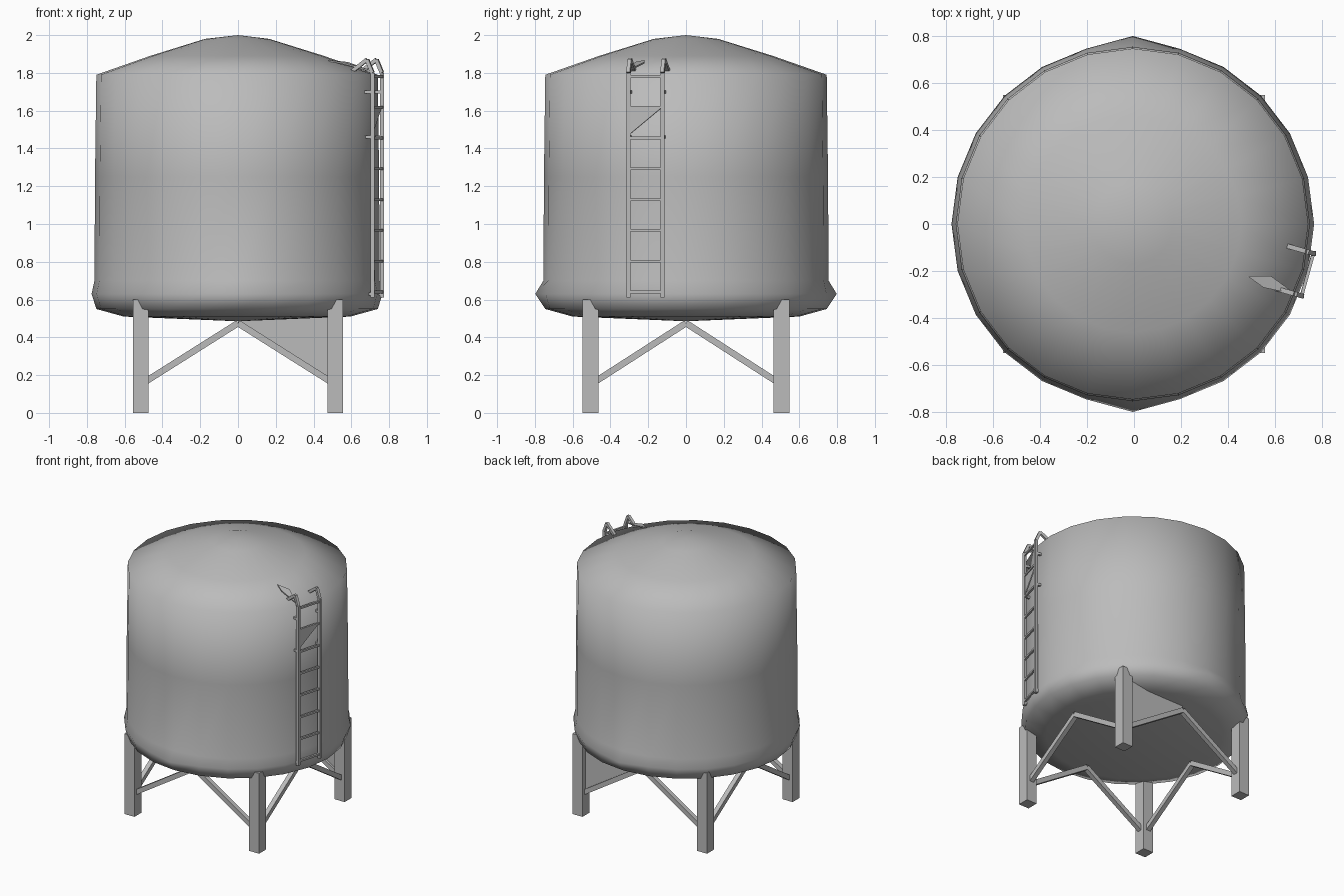
import bpy, bmesh, math
from mathutils import Vector, Matrix

if "Cube" in bpy.data.objects:
    bpy.data.objects.remove(bpy.data.objects["Cube"])

grey = bpy.data.materials.new("plain_grey")
grey.use_nodes = True
grey.diffuse_color = (0.5, 0.5, 0.5, 1)
grey.node_tree.nodes["Principled BSDF"].inputs["Base Color"].default_value = (0.5, 0.5, 0.5, 1)


def finish(name, bm, smooth=None):
    bmesh.ops.recalc_face_normals(bm, faces=bm.faces)
    mesh = bpy.data.meshes.new(name)
    bm.to_mesh(mesh)
    bm.free()
    mesh.materials.append(grey)
    obj = bpy.data.objects.new(name, mesh)
    bpy.context.collection.objects.link(obj)
    if smooth:
        bpy.ops.object.select_all(action='DESELECT')
        obj.select_set(True)
        bpy.context.view_layer.objects.active = obj
        bpy.ops.object.shade_smooth_by_angle(angle=math.radians(smooth))
    return obj


def add_beam(bm, a, b, width):
    """Square bar running from a to b."""
    a, b = Vector(a), Vector(b)
    d = b - a
    if abs(d.z) > 0.999 * d.length:
        turn = Matrix.Identity(4)
    else:
        turn = d.to_track_quat('Z', 'Y').to_matrix().to_4x4()
    size = Matrix.Diagonal((width, width, d.length, 1))
    bmesh.ops.create_cube(bm, size=1, matrix=Matrix.Translation((a + b) / 2) @ turn @ size)


def add_plate(bm, points, offset):
    """Thin flat plate, thickened along offset."""
    face = bm.faces.new([bm.verts.new(p) for p in points])
    out = bmesh.ops.extrude_face_region(bm, geom=[face])
    bmesh.ops.translate(bm, vec=offset, verts=[v for v in out["geom"] if isinstance(v, bmesh.types.BMVert)])


# Tank: conical floor, bulging lower rim, wall and shallow domed roof
SIDES = 24
profile = [(0.6, 0.51), (0.745, 0.55), (0.77, 0.63), (0.755, 0.7), (0.752, 1.25),
           (0.745, 1.79), (0.46, 1.89), (0.17, 1.98)]
bm = bmesh.new()
rings = []
for r, z in profile:
    ring = []
    for i in range(SIDES):
        t = math.tau * i / SIDES
        # the rim swells outwards at the front and back
        swell = 0.028 if z == 0.63 and i % 12 == 6 else 0
        ring.append(bm.verts.new(((r + swell) * math.cos(t) - 0.005, (r + swell) * math.sin(t), z)))
    rings.append(ring)
floor_tip = bm.verts.new((0, 0, 0.485))
roof_tip = bm.verts.new((0, 0, 2.0))
for i in range(SIDES):
    j = (i + 1) % SIDES
    for low, high in zip(rings, rings[1:]):
        bm.faces.new((low[i], low[j], high[j], high[i]))
    bm.faces.new((rings[0][j], rings[0][i], floor_tip))
    bm.faces.new((rings[-1][i], rings[-1][j], roof_tip))
finish("tank", bm, 75)

# Legs at the four corners
LX, LY = 0.515, 0.505
for sx, side in ((-1, "right"), (1, "left")):
    for sy, end in ((-1, "front"), (1, "back")):
        bm = bmesh.new()
        add_beam(bm, (sx * LX, sy * LY, 0), (sx * LX, sy * LY, 0.6), 0.084)
        finish(f"{end}_{side}_leg", bm)

# Braces: an inverted V between each pair of legs
bm = bmesh.new()
for s in (-1, 1):
    for e in (-1, 1):
        add_beam(bm, (s * LX, e * LY, 0.15), (0, e * LY, 0.475), 0.034)
        add_beam(bm, (e * LX, s * LY, 0.15), (e * LX, 0, 0.475), 0.034)
finish("leg_braces", bm)

# Gusset panel filling one back bay above its brace
bm = bmesh.new()
add_plate(bm, [(0, LY, 0.47), (0.48, LY, 0.17), (0.48, LY, 0.54), (0, LY, 0.51)], (0, 0.008, 0))
finish("back_gusset", bm)

# Ladder, set along the tangent of the wall
front_foot = Vector((0.712, -0.305, 0))
back_foot = Vector((0.762, -0.125, 0))
inward = Vector((-0.96, 0.27, 0))
up = Vector((0, 0, 1))
bm = bmesh.new()
for foot in (front_foot, back_foot):
    path = [foot + up * 0.61, foot + up * 1.8, foot + inward * 0.03 + up * 1.87,
            foot + inward * 0.11 + up * 1.81]
    for a, b in zip(path, path[1:]):
        add_beam(bm, a, b, 0.02)
    for z in (0.63, 1.46, 1.7):
        add_beam(bm, foot + up * z, foot + inward * 0.07 + up * z, 0.016)
finish("ladder_rails", bm)

bm = bmesh.new()
for i in range(8):
    z = 0.64 + 0.163 * i
    add_beam(bm, front_foot + up * z, back_foot + up * z, 0.014)
finish("ladder_rungs", bm)

# Small plates fixed to the ladder and the roof
bm = bmesh.new()
add_plate(bm, [front_foot + up * 1.47, back_foot + up * 1.62, front_foot + up * 1.62], inward * 0.008)
finish("ladder_plate", bm)
bm = bmesh.new()
add_plate(bm, [(0.48, -0.22, 1.86), (0.55, -0.27, 1.85), (0.69, -0.3, 1.81), (0.58, -0.22, 1.85)], (0, 0, 0.008))
finish("roof_grip", bm)
